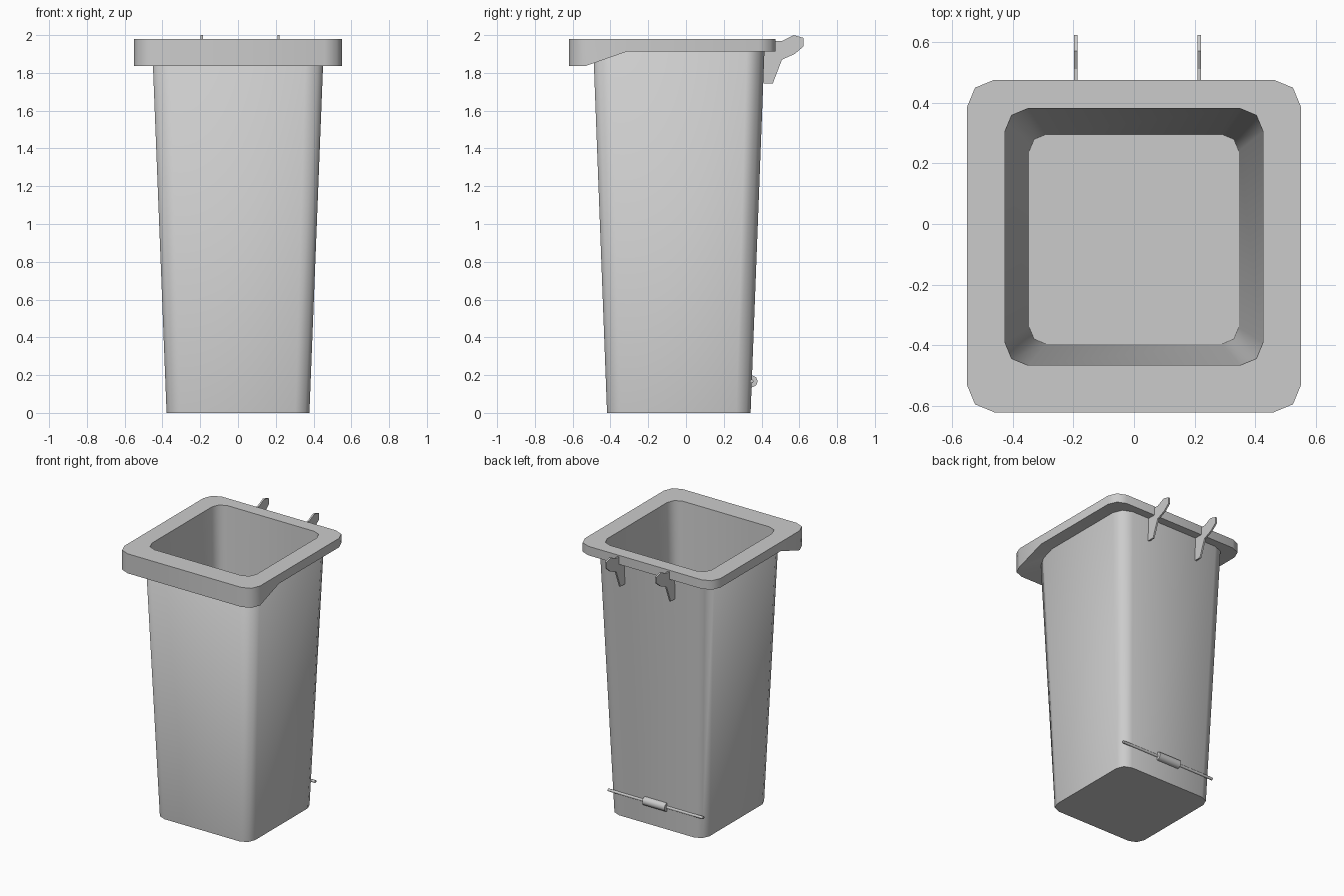
import bpy, bmesh, math
from mathutils import Matrix

cube = bpy.data.objects.get("Cube")
if cube:
    bpy.data.objects.remove(cube, do_unlink=True)

grey = bpy.data.materials.new("light grey plastic")
grey.use_nodes = True
color = (0.6, 0.6, 0.6, 1)
grey.diffuse_color = color
grey.node_tree.nodes["Principled BSDF"].inputs["Base Color"].default_value = color


def finish(bm, name, smooth=True):
    bmesh.ops.recalc_face_normals(bm, faces=bm.faces)
    mesh = bpy.data.meshes.new(name)
    bm.to_mesh(mesh)
    bm.free()
    mesh.materials.append(grey)
    obj = bpy.data.objects.new(name, mesh)
    bpy.context.collection.objects.link(obj)
    if smooth:
        bpy.ops.object.select_all(action='DESELECT')
        obj.select_set(True)
        bpy.context.view_layer.objects.active = obj
        bpy.ops.object.shade_smooth_by_angle(angle=math.radians(60))
    return obj


def rounded_loop(bm, half_x, y0, y1, r, z, split=None):
    """Ring of vertices around a rectangle with two-segment round corners."""
    pts = []
    corners = [(half_x - r, y1 - r), (-half_x + r, y1 - r),
               (-half_x + r, y0 + r), (half_x - r, y0 + r)]
    for i, (cx, cy) in enumerate(corners):
        for k in range(3):
            a = math.radians(90 * i + 45 * k)
            pts.append((cx + r * math.cos(a), cy + r * math.sin(a)))
        if split is not None and i in (1, 3):
            pts.append((-half_x if i == 1 else half_x, split))
    return [bm.verts.new((x, y, z(y) if callable(z) else z)) for x, y in pts]


def bridge(bm, a, b):
    n = len(a)
    for i in range(n):
        j = (i + 1) % n
        bm.faces.new((a[i], a[j], b[j], b[i]))


# Tapered hollow body with an inner floor
bm = bmesh.new()
loops = [rounded_loop(bm, *p) for p in (
    (0.378, -0.418, 0.342, 0.075, 0),
    (0.455, -0.492, 0.417, 0.095, 1.96),
    (0.425, -0.465, 0.38, 0.075, 1.98),
    (0.345, -0.395, 0.295, 0.055, 0.03))]
for a, b in zip(loops, loops[1:]):
    bridge(bm, a, b)
bm.faces.new(loops[0])
bm.faces.new(loops[-1])
finish(bm, "bin_body")


# Overhanging rim, deeper at the front
def rim_bottom(y):
    t = min(max((y + 0.53) / 0.22, 0), 1)
    return 1.837 + 0.077 * t


bm = bmesh.new()
loops = [rounded_loop(bm, *p, split=-0.31) for p in (
    (0.425, -0.465, 0.38, 0.075, 1.98),
    (0.55, -0.62, 0.475, 0.09, 1.98),
    (0.55, -0.62, 0.475, 0.09, rim_bottom),
    (0.445, -0.48, 0.405, 0.09, rim_bottom))]
for a, b in zip(loops, loops[1:] + loops[:1]):
    bridge(bm, a, b)
finish(bm, "rim")

# Pair of flat handle brackets at the back
profile = [(0.41, 1.745), (0.46, 1.745), (0.508, 1.87), (0.575, 1.9),
           (0.622, 1.94), (0.622, 1.985), (0.57, 2.0), (0.51, 1.97),
           (0.45, 1.97), (0.41, 1.91)]
for side, x in (("right", -0.192), ("left", 0.215)):
    bm = bmesh.new()
    face = bm.faces.new([bm.verts.new((x - 0.006, y, z)) for y, z in profile])
    ext = bmesh.ops.extrude_face_region(bm, geom=[face])
    verts = [v for v in ext["geom"] if isinstance(v, bmesh.types.BMVert)]
    bmesh.ops.translate(bm, verts=verts, vec=(0.012, 0, 0))
    finish(bm, "handle_bracket_" + side, smooth=False)

# Axle and its central roller, low on the back
for name, radius, length in (("axle", 0.01, 0.77), ("axle_roller", 0.032, 0.18)):
    bm = bmesh.new()
    bmesh.ops.create_cone(
        bm, cap_ends=True, segments=8, radius1=radius, radius2=radius, depth=length,
        matrix=Matrix.Translation((0, 0.348, 0.167)) @ Matrix.Rotation(math.pi / 2, 4, 'Y'))
    finish(bm, name)
